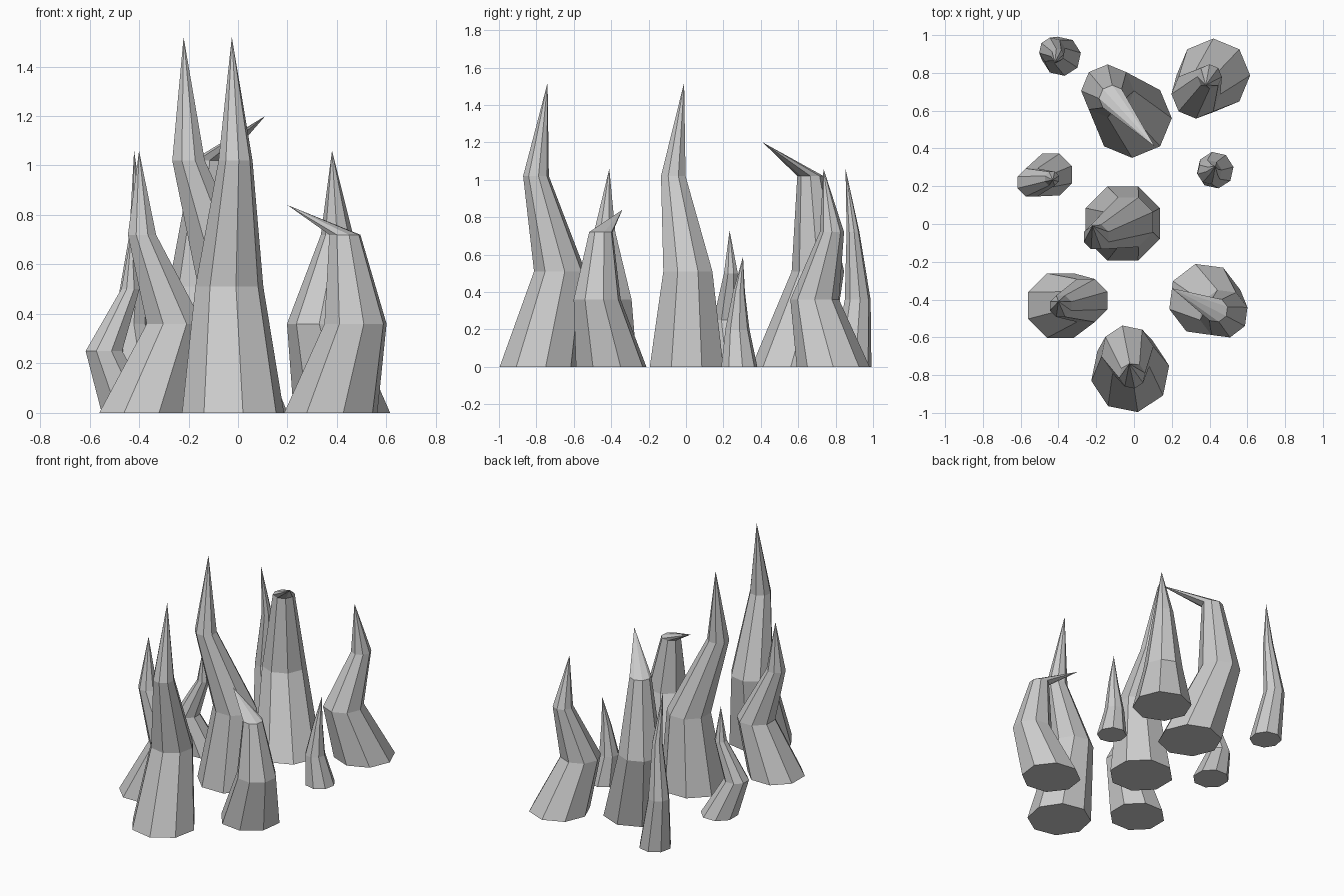
import bpy, bmesh, math

if "Cube" in bpy.data.objects:
    bpy.data.objects.remove(bpy.data.objects["Cube"])

SIDES = 8


def spike(name, radius, step, spin, centres, tip):
    """Bent eight-sided spike: three shrinking rings and a point."""
    bm = bmesh.new()
    rings = []
    for level, (cx, cy) in enumerate(centres):
        r = radius * (1 - level / 3)
        ring = []
        for i in range(SIDES):
            a = math.radians(spin) + math.tau * i / SIDES
            ring.append(bm.verts.new((cx + r * math.cos(a), cy + r * math.sin(a), step * level)))
        rings.append(ring)
    point = bm.verts.new(tip)
    bm.faces.new(rings[0][::-1])
    for i in range(SIDES):
        j = (i + 1) % SIDES
        for lo, hi in zip(rings, rings[1:]):
            bm.faces.new((lo[i], lo[j], hi[j], hi[i]))
        bm.faces.new((rings[-1][i], rings[-1][j], point))
    bmesh.ops.recalc_face_normals(bm, faces=bm.faces)
    mesh = bpy.data.meshes.new(name)
    bm.to_mesh(mesh)
    bm.free()
    bpy.context.collection.objects.link(bpy.data.objects.new(name, mesh))


# Large spikes
spike("large_spike_front", 0.21, 0.51, 11, [(-0.02, -0.79), (-0.035, -0.675), (-0.01, -0.802)], (-0.025, -0.74, 1.52))
spike("large_spike_centre", 0.213, 0.51, 22.5, [(-0.06, 0.003), (-0.03, 0.01), (-0.2, -0.068)], (-0.22, -0.01, 1.52))
spike("large_spike_back", 0.21, 0.51, 0, [(-0.01, 0.56), (-0.14, 0.705), (-0.115, 0.665)], (0.11, 0.41, 1.2))

# Medium spikes
spike("medium_spike_left", 0.185, 0.36, 22.5, [(-0.39, -0.432), (-0.255, -0.405), (-0.388, -0.435)], (-0.4, -0.41, 1.06))
spike("medium_spike_right", 0.195, 0.36, 15, [(0.375, -0.4), (0.475, -0.475), (0.432, -0.455)], (0.2, -0.34, 0.84))
spike("medium_spike_back", 0.195, 0.36, 0, [(0.42, 0.787), (0.328, 0.688), (0.4, 0.78)], (0.38, 0.735, 1.06))

# Small spikes
spike("small_spike_back", 0.105, 0.36, 10, [(-0.385, 0.888), (-0.433, 0.918), (-0.405, 0.893)], (-0.42, 0.853, 1.06))
spike("small_spike_left", 0.12, 0.25, 22.5, [(-0.44, 0.262), (-0.542, 0.22), (-0.435, 0.24)], (-0.43, 0.233, 0.73))
spike("small_spike_right", 0.098, 0.2, 10, [(0.43, 0.285), (0.4, 0.275), (0.415, 0.283)], (0.43, 0.305, 0.59))
